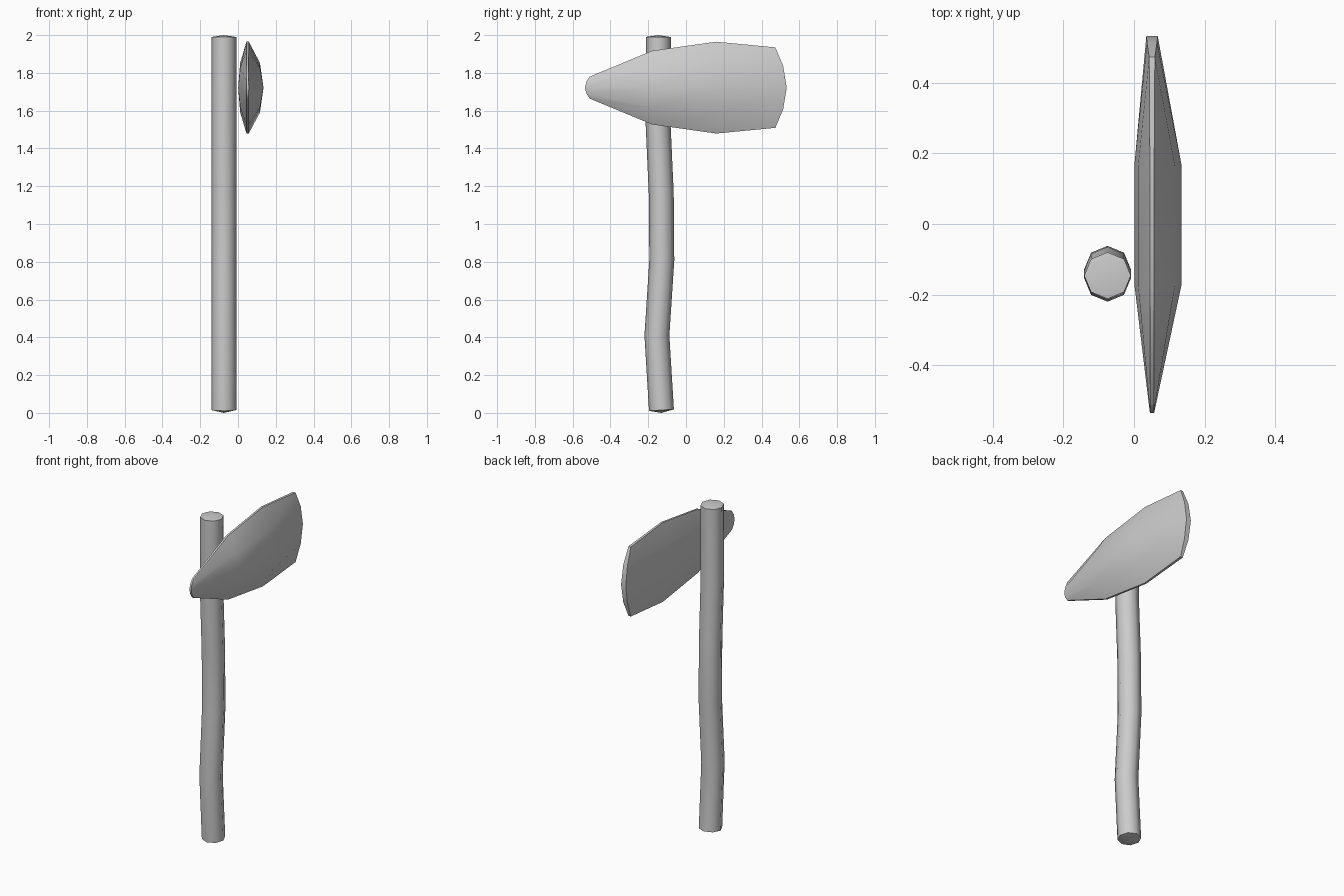
import bpy
import bmesh
from math import cos, sin, pi, radians
from mathutils import Vector

if "Cube" in bpy.data.objects:
    bpy.data.objects.remove(bpy.data.objects["Cube"], do_unlink=True)

GREY = (0.6, 0.6, 0.6, 1)
grey = bpy.data.materials.new("plain grey")
grey.use_nodes = True
grey.diffuse_color = GREY
grey.node_tree.nodes["Principled BSDF"].inputs["Base Color"].default_value = GREY


def finish(bm, name):
    bmesh.ops.recalc_face_normals(bm, faces=bm.faces)
    mesh = bpy.data.meshes.new(name)
    bm.to_mesh(mesh)
    bm.free()
    mesh.materials.append(grey)
    obj = bpy.data.objects.new(name, mesh)
    bpy.context.collection.objects.link(obj)
    bpy.ops.object.select_all(action="DESELECT")
    bpy.context.view_layer.objects.active = obj
    obj.select_set(True)
    bpy.ops.object.shade_smooth_by_angle(angle=radians(50))
    return obj


# Handle: eight-sided rod swept along a gently wavering path (y, z)
PATH = [(-0.13, 0.015), (-0.154, 0.41), (-0.128, 0.81),
        (-0.131, 1.16), (-0.149, 1.56), (-0.146, 1.99)]
SIDES, RADIUS, HANDLE_X = 8, 0.066, -0.075
bm = bmesh.new()
points = [Vector((HANDLE_X, y, z)) for y, z in PATH]
rings = []
for i, p in enumerate(points):
    along = (points[min(i + 1, len(points) - 1)] - points[max(i - 1, 0)]).normalized()
    across = Vector((1, 0, 0))
    depth = along.cross(across)
    rings.append([bm.verts.new(p + RADIUS * (across * cos(2 * pi * k / SIDES)
                                             + depth * sin(2 * pi * k / SIDES)))
                  for k in range(SIDES)])
for a, b in zip(rings, rings[1:]):
    for k in range(SIDES):
        n = (k + 1) % SIDES
        bm.faces.new((a[k], a[n], b[n], b[k]))
# Shallow pointed caps
for ring, p, z in ((rings[0], points[0], 0), (rings[-1], points[-1], 2)):
    tip = bm.verts.new((p.x, p.y, z))
    for k in range(SIDES):
        bm.faces.new((ring[k], ring[(k + 1) % SIDES], tip))
finish(bm, "handle")

# Blade: two bulged sheets of rows and stations, joined by a thin rim
# Station: y at centre, y at edge, half height, centre bulge, edge half thickness
STATIONS = [(-0.535, -0.51, 0.058, 0.006, 0.005),
            (-0.17, -0.18, 0.195, 0.05, 0.006),
            (0.165, 0.16, 0.243, 0.05, 0.006),
            (0.533, 0.473, 0.213, 0.016, 0.008)]
ROWS = [(-1, 0), (-0.54, 0.76), (0, 1), (0.54, 0.76), (1, 0)]  # height, bulge share
BLADE_X, BLADE_Z = 0.051, 1.722
bm = bmesh.new()


def sheet(side):
    grid = []
    for y_mid, y_edge, half, bulge, rim in STATIONS:
        full = 0.084 if side > 0 and bulge == 0.05 else bulge
        grid.append([bm.verts.new((BLADE_X + side * (rim + (full - rim) * share),
                                   y_edge + (y_mid - y_edge) * (1 - abs(h) ** 1.9),
                                   BLADE_Z + half * h)) for h, share in ROWS])
    for a, b in zip(grid, grid[1:]):
        for k in range(len(ROWS) - 1):
            bm.faces.new((a[k], a[k + 1], b[k + 1], b[k]))
    # Outline of the sheet in order
    return (grid[0] + [g[-1] for g in grid[1:-1]] + grid[-1][::-1]
            + [g[0] for g in grid[-2:0:-1]])


left, right = sheet(1), sheet(-1)
for k in range(len(left)):
    n = (k + 1) % len(left)
    bm.faces.new((left[k], left[n], right[n], right[k]))
finish(bm, "blade")
